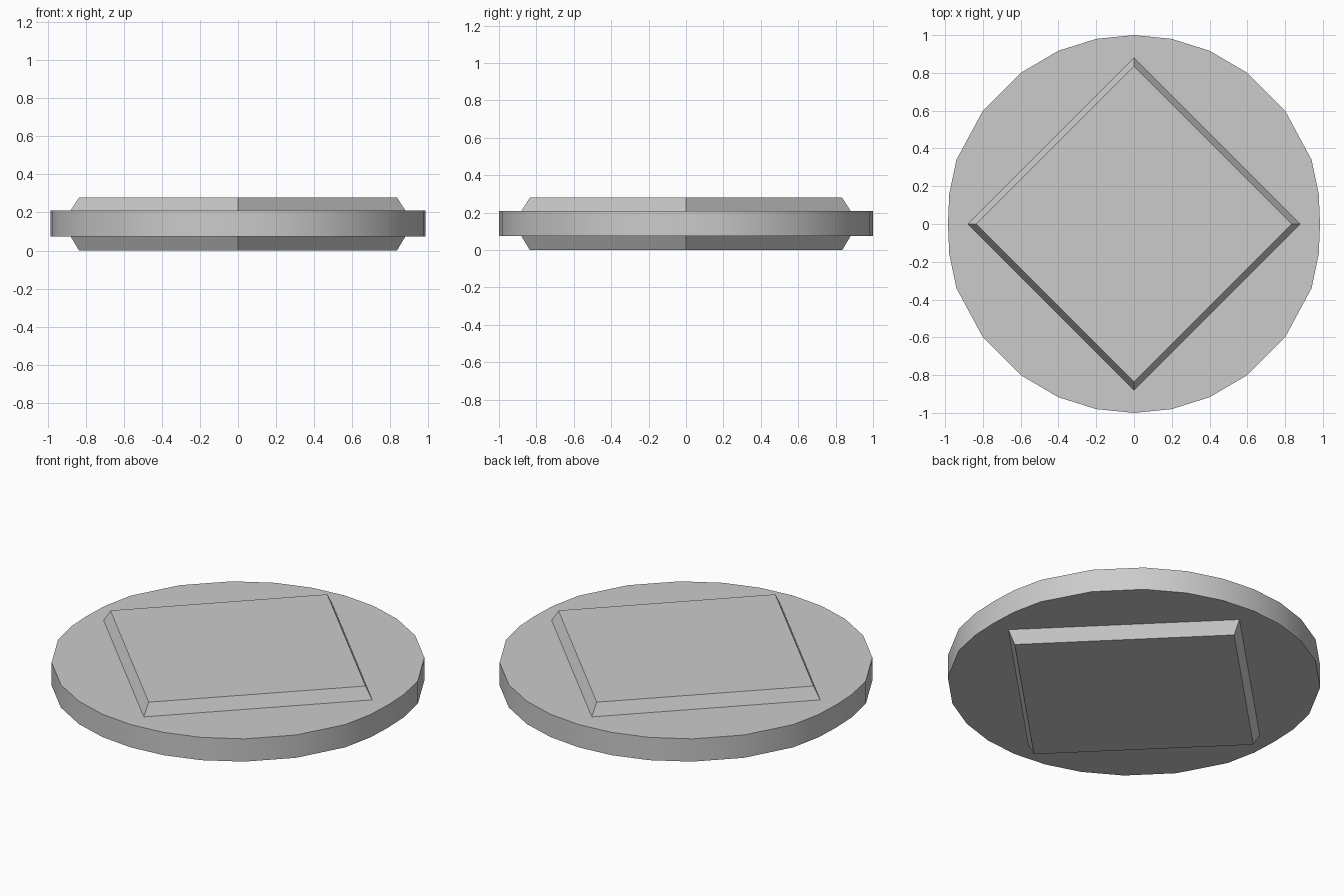
import bpy
import bmesh
from math import radians

cube = bpy.data.objects.get("Cube")
if cube:
    bpy.data.objects.remove(cube, do_unlink=True)

# Plain grey material
grey = bpy.data.materials.new("plain grey")
grey.use_nodes = True
grey.diffuse_color = (0.6, 0.6, 0.6, 1)
grey.node_tree.nodes["Principled BSDF"].inputs["Base Color"].default_value = (0.6, 0.6, 0.6, 1)


def loft(name, rings):
    """Join stacked outlines of equal point count and cap both ends."""
    bm = bmesh.new()
    loops = [[bm.verts.new((x, y, z)) for x, y in outline] for outline, z in rings]
    for low, high in zip(loops, loops[1:]):
        for i in range(len(low)):
            j = (i + 1) % len(low)
            bm.faces.new((low[i], low[j], high[j], high[i]))
    bm.faces.new(loops[0][::-1])
    bm.faces.new(loops[-1])
    bmesh.ops.recalc_face_normals(bm, faces=bm.faces)
    mesh = bpy.data.meshes.new(name)
    bm.to_mesh(mesh)
    bm.free()
    mesh.materials.append(grey)
    obj = bpy.data.objects.new(name, mesh)
    bpy.context.collection.objects.link(obj)
    return obj


def diamond(r):
    return [(r, 0), (0, r), (-r, 0), (0, -r)]


# Disc: one quarter of the faceted outline, mirrored round
quarter = [(0.985, 0), (0.978, 0.16), (0.94, 0.34), (0.8, 0.6),
           (0.6, 0.8), (0.4, 0.917), (0.2, 0.98), (0, 1)]
half = quarter + [(-x, y) for x, y in quarter[-2::-1]]
outline = half + [(x, -y) for x, y in half[-2:0:-1]]
disc = loft("disc", [(outline, 0.075), (outline, 0.21)])

# Rim is smooth, flat faces keep sharp edges
bpy.ops.object.select_all(action="DESELECT")
disc.select_set(True)
bpy.context.view_layer.objects.active = disc
bpy.ops.object.shade_smooth_by_angle(angle=radians(40))

# Bevelled diamond plates above and below the disc
loft("top_plate", [(diamond(0.88), 0.21), (diamond(0.835), 0.28)])
loft("bottom_plate", [(diamond(0.835), 0), (diamond(0.88), 0.075)])
